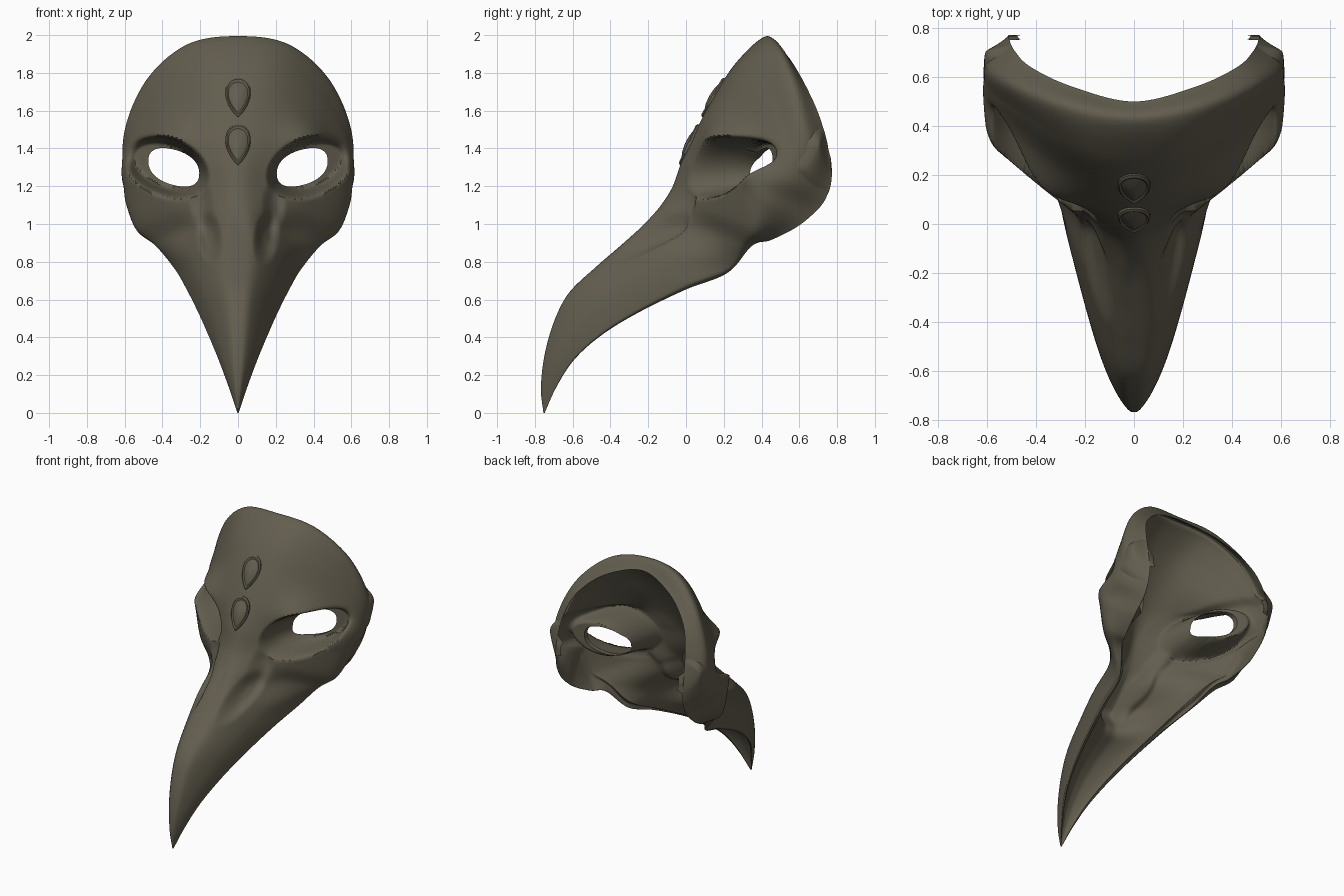
import bpy, bmesh, math
from mathutils import Vector as V

if "Cube" in bpy.data.objects:
    bpy.data.objects.remove(bpy.data.objects["Cube"])

bone = bpy.data.materials.new("dark olive bone")
bone.diffuse_color = (0.122, 0.109, 0.076, 1)
bone.use_nodes = True
bone.node_tree.nodes["Principled BSDF"].inputs["Base Color"].default_value = bone.diffuse_color


def spline(a, b, c, d, t):
    """Catmull-Rom point between b and c."""
    return 0.5 * (2 * b + (c - a) * t + (2 * a - 5 * b + 4 * c - d) * t * t
                  + (3 * b - a - 3 * c + d) * t ** 3)


def sample(pts, first, steps):
    """Smooth points through pts; first is the phantom point before them."""
    p = [first] + pts + [2 * pts[-1] - pts[-2]]
    out = [spline(*p[k:k + 4], s / steps) for k in range(len(pts) - 1) for s in range(steps)]
    return out + [pts[-1]]


def clamp(t):
    return max(0, min(1, t))


def smooth(d, full, none):
    t = clamp((none - d) / (none - full))
    return t * t * (3 - 2 * t)


def make_object(name, bm, angle, mirror=False):
    me = bpy.data.meshes.new(name)
    bm.to_mesh(me)
    bm.free()
    ob = bpy.data.objects.new(name, me)
    bpy.context.collection.objects.link(ob)
    me.materials.append(bone)
    bpy.ops.object.select_all(action='DESELECT')
    ob.select_set(True)
    bpy.context.view_layer.objects.active = ob
    if mirror:
        ob.modifiers.new("mirror", 'MIRROR').merge_threshold = .0005
        bpy.ops.object.modifier_apply(modifier="mirror")
    bpy.ops.object.shade_smooth_by_angle(angle=math.radians(angle))


# Skull sections: ridge point, three side points, inner lip (half, x >= 0)
skull = [
    [(0, .50, 1.93), (.25, .56, 1.86), (.42, .64, 1.72), (.49, .71, 1.56), (.515, .768, 1.35)],
    [(0, .42, 1.993), (.27, .47, 1.95), (.49, .56, 1.755), (.597, .65, 1.47), (.51, .77, 1.26)],
    [(0, .27, 1.86), (.24, .32, 1.84), (.47, .45, 1.66), (.612, .58, 1.35), (.51, .757, 1.18)],
    [(0, .15, 1.68), (.22, .20, 1.66), (.45, .34, 1.53), (.615, .52, 1.27), (.505, .725, 1.11)],
    [(0, .055, 1.50), (.20, .09, 1.48), (.42, .16, 1.42), (.605, .40, 1.22), (.50, .67, 1.05)],
    [(0, -.02, 1.34), (.17, .04, 1.32), (.40, .16, 1.25), (.59, .38, 1.12), (.49, .58, .98)],
    [(0, -.08, 1.18), (.14, -.02, 1.16), (.35, .13, 1.08), (.535, .34, .98), (.45, .45, .915)],
    [(0, -.19, 1.03), (.10, -.16, 1.02), (.27, .08, .96), (.43, .28, .89), (.40, .35, .885)],
]
rows = [[V(p) for p in r] for r in skull]

# Beak sections: ridge y, z and lower edge x, y, z; the points between follow a rule
for ry, rz, ex, ey, ez in [(-.33, .90, .335, .20, .775), (-.48, .77, .28, -.02, .68),
                           (-.62, .635, .215, -.27, .55), (-.70, .48, .16, -.46, .425),
                           (-.75, .30, .105, -.60, .29), (-.768, .13, .05, -.69, .14),
                           (-.755, 0, .004, -.748, .001)]:
    r, e = V((0, ry, rz)), V((ex, ey, ez))
    c1, c2 = r.lerp(e, .08), r.lerp(e, .5)
    c1.x, c2.x = ex * .36, ex * .76
    rows.append([r, c1, c2, e, V((ex * .93, ey + .06 * ex, ez - .1 * ex))])

# Fine grid over the half mask
NU, NV = 22, 12
across = [sample(r, V((-r[1].x, r[1].y, r[1].z)), NU) for r in rows]
cols = [sample(list(c), 2 * c[0] - c[1], NV) for c in zip(*across)]
ncol, nrow = len(cols), len(cols[0])

bm = bmesh.new()
grid, wall, palate = [], {}, {}
for i in range(nrow):
    line = []
    for j in range(ncol):
        p = cols[j][i]
        v = bm.verts.new((0 if j == 0 else max(p.x, 0), p.y, p.z))
        # wall thickness fades to the beak tip and closes at the rim lip
        w = max(.02, min(1, cols[3 * NU][i].x * 3))
        w *= min(1, .05 + i / (1.3 * NV)) * min(1, .05 + ((ncol - 1 - j) / (.9 * NU)) ** 1.5)
        wall[v] = .055 * w
        # inside the beak the wall drops towards a hollow palate
        palate[v] = (.6 * (1 - smooth(i / NV, 8, 9.5)), cols[-1][i])
        line.append(v)
    grid.append(line)
for i in range(nrow - 1):
    for j in range(ncol - 1):
        bm.faces.new((grid[i][j], grid[i + 1][j], grid[i + 1][j + 1], grid[i][j + 1]))


# Eye opening: slanted rounded almond seen from the front
def eye_dist(p):
    u = (p.x - .34) / .135
    v = (p.z - 1.30 - .25 * (p.x - .34)) / .094
    return (abs(u) ** 2.3 + abs(v) ** 2.3) ** (1 / 2.3)


# Distance from the socket centre, and how far below its middle line
def socket(p):
    u, w = p.x - .375, p.z - 1.305 - .22 * (p.x - .375)
    return math.hypot(u / (.215 if u < 0 else .235), w / .155), clamp(.5 - w / .16), w


bmesh.ops.delete(bm, geom=[f for f in bm.faces if eye_dist(f.calc_center_median()) < 1],
                 context='FACES')
for v in bm.verts:
    d = eye_dist(v.co)
    if v.is_boundary and .6 < d < 1.4:
        du, dz = v.co.x - .34, v.co.z - 1.30
        v.co.x, v.co.z = .34 + du / d, 1.30 + dz / d

# Inner wall: an offset copy taken before the sockets are pushed in
bm.normal_update()
outer, faces = list(bm.verts), list(bm.faces)
rim = [e.link_loops[0] for e in bm.edges
       if e.is_boundary and max(v.co.x for v in e.verts) > 1e-6]
rim = [(l.vert, l.link_loop_next.vert) for l in rim]
inner = {}
for v in outer:
    near = smooth(socket(v.co)[0], 1.05, 1.5)
    q = v.co + (-v.normal).lerp(V((0, 1, 0)), near) * wall[v]
    f, lip = palate[v]
    q.y += f * (lip.y - q.y)
    q.z += f * (lip.z - q.z)
    q.x = 0 if v.co.x < 1e-6 else max(q.x, 0)
    inner[v] = bm.verts.new(q)

# Sunken eye sockets, nostrils and the groove between them
for v in outer:
    x, y, z = v.co
    d, low, w = socket(v.co)
    k = smooth(d, .74 - .06 * low, 1.04 + .04 * low)
    q = inner[v].co
    floor = .25 + .44 * x
    v.co.y += k * max(0, floor - y)
    q.y = max(q.y + k * max(0, floor + .035 - q.y), v.co.y if d < 1.05 else -9)
    if y < .25:
        n = .085 * smooth(math.hypot((x - .15) / .075, (z - .93 - .4 * (x - .15)) / .15), .15, 1)
        n += .035 * smooth(math.hypot((x - .19) / .07, (z - 1.1) / .14), .1, 1)
        v.co.y += n
        q.y += n

for f in faces:
    bm.faces.new([inner[v] for v in reversed(f.verts)])
for a, b in rim:
    bm.faces.new((b, a, inner[a], inner[b]))
make_object("mask_shell", bm, 50, mirror=True)


# Teardrop ornaments on the forehead
def teardrop(name, y, z, slope):
    t, n = V((0, slope, 1)).normalized(), V((0, -1, slope)).normalized()
    bm = bmesh.new()
    rings, N = [], 40
    for s, h in [(1, -.03), (.98, .003), (.88, .010), (.76, .004), (.4, .018), (.05, .022)]:
        ring = []
        for k in range(N):
            a = 2 * math.pi * k / N
            x = .066 * 1.25 * math.sin(a) * math.sin(a / 2) ** .7
            ring.append(bm.verts.new(V((x * s, y, z)) + t * (-.12 * math.cos(a) * s) + n * h))
        rings.append(ring)
    for a, b in zip(rings, rings[1:]):
        for k in range(N):
            bm.faces.new((a[k], a[(k + 1) % N], b[(k + 1) % N], b[k]))
    cap = bm.faces.new(rings[-1])
    bmesh.ops.recalc_face_normals(bm, faces=bm.faces)
    if cap.normal.dot(n) < 0:
        bmesh.ops.reverse_faces(bm, faces=bm.faces)
    make_object(name, bm, 40)


teardrop("upper_teardrop", .144, 1.67, .57)
teardrop("lower_teardrop", .016, 1.42, .45)
